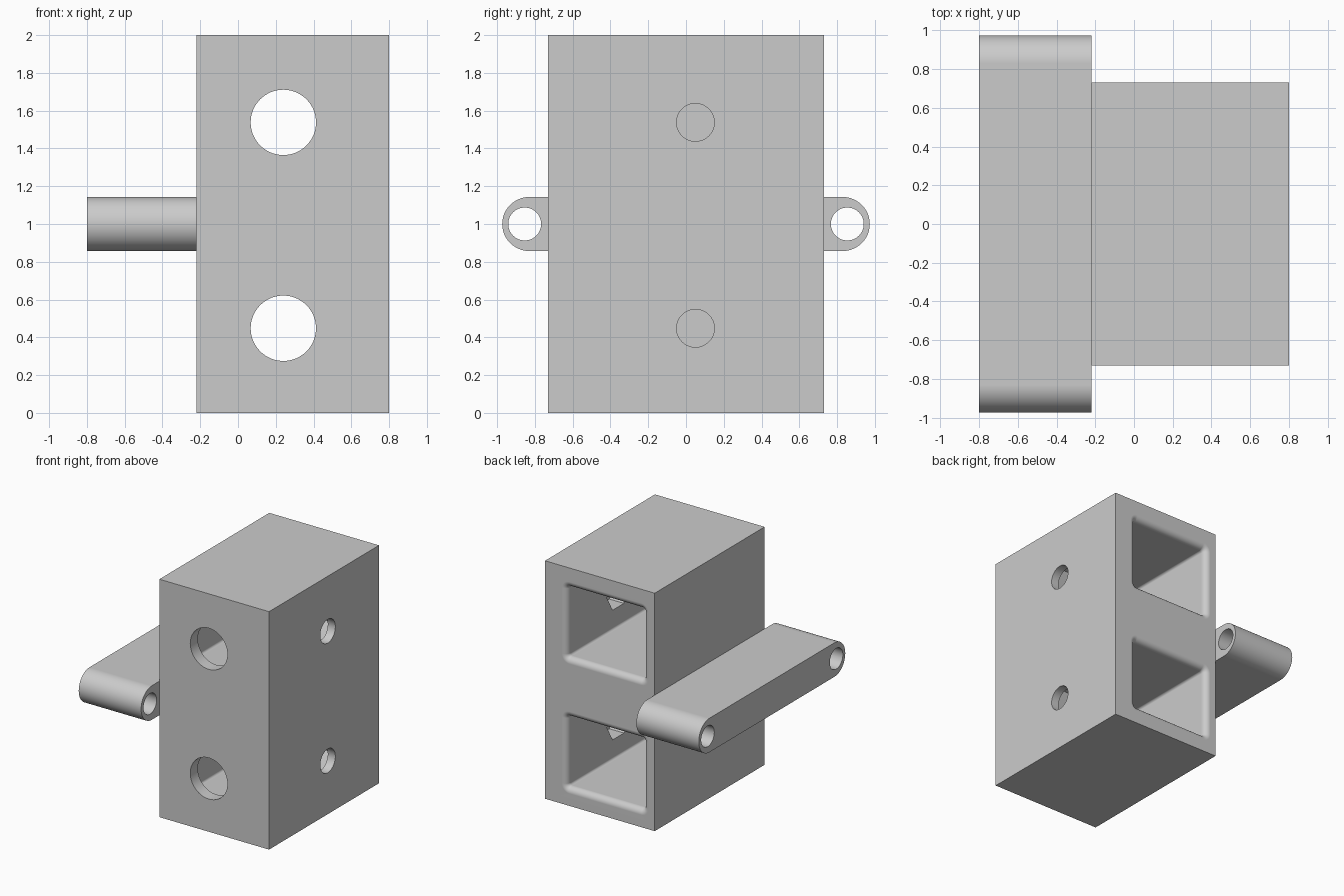
import bpy, bmesh
from math import sin, cos, pi, radians
from mathutils import Matrix

if "Cube" in bpy.data.objects:
    bpy.data.objects.remove(bpy.data.objects["Cube"], do_unlink=True)

grey = bpy.data.materials.new("plain grey")
grey.use_nodes = True
grey.diffuse_color = (0.6, 0.6, 0.6, 1)
grey.node_tree.nodes["Principled BSDF"].inputs["Base Color"].default_value = (0.6, 0.6, 0.6, 1)


def loft(name, rings):
    """Closed solid skinned through matching rings of points."""
    bm = bmesh.new()
    loops = [[bm.verts.new(p) for p in ring] for ring in rings]
    n = len(loops[0])
    for a, b in zip(loops, loops[1:]):
        for i in range(n):
            j = (i + 1) % n
            bm.faces.new((a[i], a[j], b[j], b[i]))
    bm.faces.new(loops[0])
    bm.faces.new(loops[-1])
    bmesh.ops.recalc_face_normals(bm, faces=bm.faces)
    mesh = bpy.data.meshes.new(name)
    bm.to_mesh(mesh)
    bm.free()
    mesh.materials.append(grey)
    obj = bpy.data.objects.new(name, mesh)
    bpy.context.collection.objects.link(obj)
    return obj


def rod(name, axis, start, end, u, v, radius, sides=64):
    """Prism along x or y; u and v are its centre on the other two axes."""
    def ring(t):
        pts = []
        for i in range(sides):
            a = 2 * pi * i / sides
            p, q = u + radius * cos(a), v + radius * sin(a)
            pts.append((t, p, q) if axis == "x" else (p, t, q))
        return pts
    return loft(name, [ring(start), ring(end)])


def cut(obj, cutter):
    """Subtract the cutter for good and remove it."""
    cutter.hide_render = True
    mod = obj.modifiers.new("cut", "BOOLEAN")
    mod.operation = "DIFFERENCE"
    mod.solver = "EXACT"
    mod.object = cutter
    bpy.context.view_layer.objects.active = obj
    bpy.ops.object.modifier_apply(modifier=mod.name)
    bpy.data.objects.remove(cutter, do_unlink=True)


def finish(obj):
    bpy.ops.object.select_all(action="DESELECT")
    obj.select_set(True)
    bpy.context.view_layer.objects.active = obj
    bpy.ops.object.shade_smooth_by_angle(angle=radians(30))
    mod = obj.modifiers.new("even shading", "WEIGHTED_NORMAL")
    mod.keep_sharp = True


def rounded_rect(y, cx, cz, hx, hz, r, steps=6):
    pts = []
    for k, (sx, sz) in enumerate([(1, 1), (-1, 1), (-1, -1), (1, -1)]):
        for i in range(steps + 1):
            a = pi / 2 * (k + i / steps)
            pts.append((cx + sx * (hx - r) + r * cos(a), y, cz + sz * (hz - r) + r * sin(a)))
    return pts


RIGHT, LEFT, BACK = -0.22, 0.80, 0.73
HOLE_X, HOLE_Y = 0.24, 0.05
LEVELS = (0.448, 1.538)


# Pocket cutter whose mouth flares out into a rounded lip
def pocket(z, lip=0.05):
    sections = [(-0.63, 0)]
    for i in range(9):
        a = pi / 2 * i / 8
        sections.append((BACK - lip + lip * sin(a), lip * (1 - cos(a))))
    sections.append((BACK + 0.1, lip))
    return loft("pocket_cutter", [
        rounded_rect(y, HOLE_X, z, 0.355 + d, 0.295 + d, 0.02 + d) for y, d in sections])


# Main block with two pockets, front holes and side holes with hexagonal nut recesses
block = loft("block", [
    [(x, y, z) for x, y in ((RIGHT, -BACK), (LEFT, -BACK), (LEFT, BACK), (RIGHT, BACK))]
    for z in (0, 2)])
for z in LEVELS:
    cut(block, pocket(z))
    cut(block, rod("front_hole_cutter", "y", -0.9, -0.5, HOLE_X, z, 0.173))
    cut(block, rod("side_hole_cutter", "x", 0.5, 0.9, HOLE_Y, z, 0.1))
    cut(block, rod("nut_recess_cutter", "x", 0.5, 0.73, HOLE_Y, z, 0.15, 6))
finish(block)

# Cross bar with round ends and a lengthwise hole near each end
BAR_R, BAR_Y = 0.143, 0.83


def bar_outline(x, steps=24):
    pts = []
    for side in (0, 1):
        for i in range(steps + 1):
            a = -pi / 2 + pi * (side + i / steps)
            pts.append((x, (BAR_Y if side == 0 else -BAR_Y) + BAR_R * cos(a), 1 + BAR_R * sin(a)))
    return pts


bar = loft("cross_bar", [bar_outline(-0.8), bar_outline(RIGHT)])
for side in (-1, 1):
    cut(bar, rod("bar_hole_cutter", "x", -0.9, -0.1, side * 0.854, 1, 0.087))
finish(bar)
